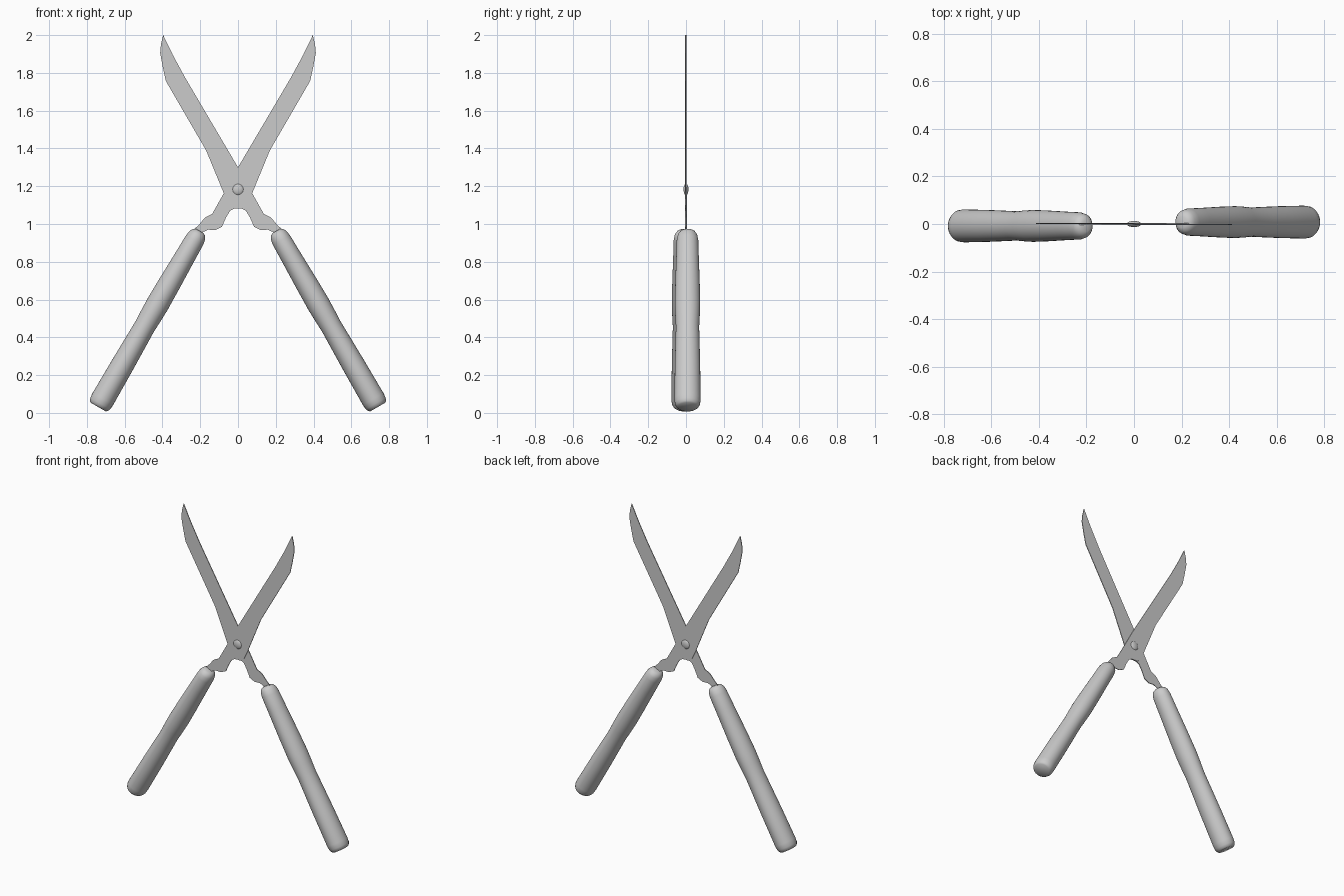
import bpy, bmesh, math
from mathutils import Vector, Matrix

if "Cube" in bpy.data.objects:
    bpy.data.objects.remove(bpy.data.objects["Cube"])


def finish(bm, name, smooth=None):
    bmesh.ops.recalc_face_normals(bm, faces=bm.faces[:])
    me = bpy.data.meshes.new(name)
    bm.to_mesh(me)
    bm.free()
    ob = bpy.data.objects.new(name, me)
    bpy.context.collection.objects.link(ob)
    if smooth:
        bpy.ops.object.select_all(action='DESELECT')
        ob.select_set(True)
        bpy.context.view_layer.objects.active = ob
        bpy.ops.object.shade_smooth_by_angle(angle=math.radians(smooth))
    return ob


# Blade and tang outline (x, z): right-hand blade running down to the left handle
OUTLINE = [
    (0.396, 2.0), (0.408, 1.95), (0.412, 1.905), (0.398, 1.83), (0.382, 1.757),
    (0.169, 1.39), (0.074, 1.16), (0.045, 1.10), (0.022, 1.082), (0, 1.083),
    (-0.022, 1.081), (-0.042, 1.07), (-0.063, 1.035), (-0.085, 0.985),
    (-0.12, 0.968), (-0.158, 0.97), (-0.19, 0.955), (-0.23, 0.89), (-0.275, 0.915),
    (-0.24, 0.965), (-0.206, 0.997), (-0.174, 1.035), (-0.137, 1.053),
    (-0.074, 1.165), (0, 1.30), (0.28, 1.775), (0.345, 1.895),
]
THICK = 0.005

# Handle profile: distance from the butt end, radius
PROFILE = [
    (0, 0.047), (0.008, 0.055), (0.022, 0.061), (0.05, 0.063), (0.25, 0.061),
    (0.40, 0.058), (0.49, 0.056), (0.56, 0.059), (0.63, 0.061), (0.75, 0.059),
    (0.93, 0.054), (1.02, 0.052), (1.05, 0.047), (1.068, 0.037), (1.076, 0.022),
]
BUTT = Vector((-0.740, -0.008, 0.031))
AXIS = Vector((0.5, 0, 0.866))
SIDE = Vector((0.866, 0, -0.5))
SEGS = 32


def blade(name, turn):
    bm = bmesh.new()
    face = bm.faces.new([bm.verts.new((x, 0, z)) for x, z in OUTLINE])
    ext = bmesh.ops.extrude_face_region(bm, geom=[face])
    moved = [g for g in ext['geom'] if isinstance(g, bmesh.types.BMVert)]
    bmesh.ops.translate(bm, verts=moved, vec=(0, -THICK, 0))
    bm.transform(turn)
    finish(bm, name)


def handle(name, turn):
    bm = bmesh.new()
    rings = []
    for s, r in PROFILE:
        ring = []
        for i in range(SEGS):
            a = 2 * math.pi * i / SEGS
            p = BUTT + AXIS * s + SIDE * (r * math.cos(a))
            p.y += 1.1 * r * math.sin(a)
            ring.append(bm.verts.new(p))
        rings.append(ring)
    for lo, hi in zip(rings, rings[1:]):
        for i in range(SEGS):
            j = (i + 1) % SEGS
            bm.faces.new((lo[i], lo[j], hi[j], hi[i]))
    bm.faces.new(rings[0])
    bm.faces.new(rings[-1])
    bm.transform(turn)
    finish(bm, name, 50)


# The two halves are the same part turned half a circle about z
for tag, angle in (("front", 0), ("back", math.pi)):
    turn = Matrix.Rotation(angle, 4, 'Z')
    blade(tag + "_blade", turn)
    handle(tag + "_handle", turn)

# Domed pivot rivet showing on both sides
bm = bmesh.new()
bmesh.ops.create_uvsphere(bm, u_segments=24, v_segments=12, radius=1)
bm.transform(Matrix.Translation((0, 0, 1.183)) @ Matrix.Rotation(math.pi / 2, 4, 'X')
             @ Matrix.Diagonal((0.031, 0.031, 0.013, 1)))
finish(bm, "pivot_rivet", 60)
